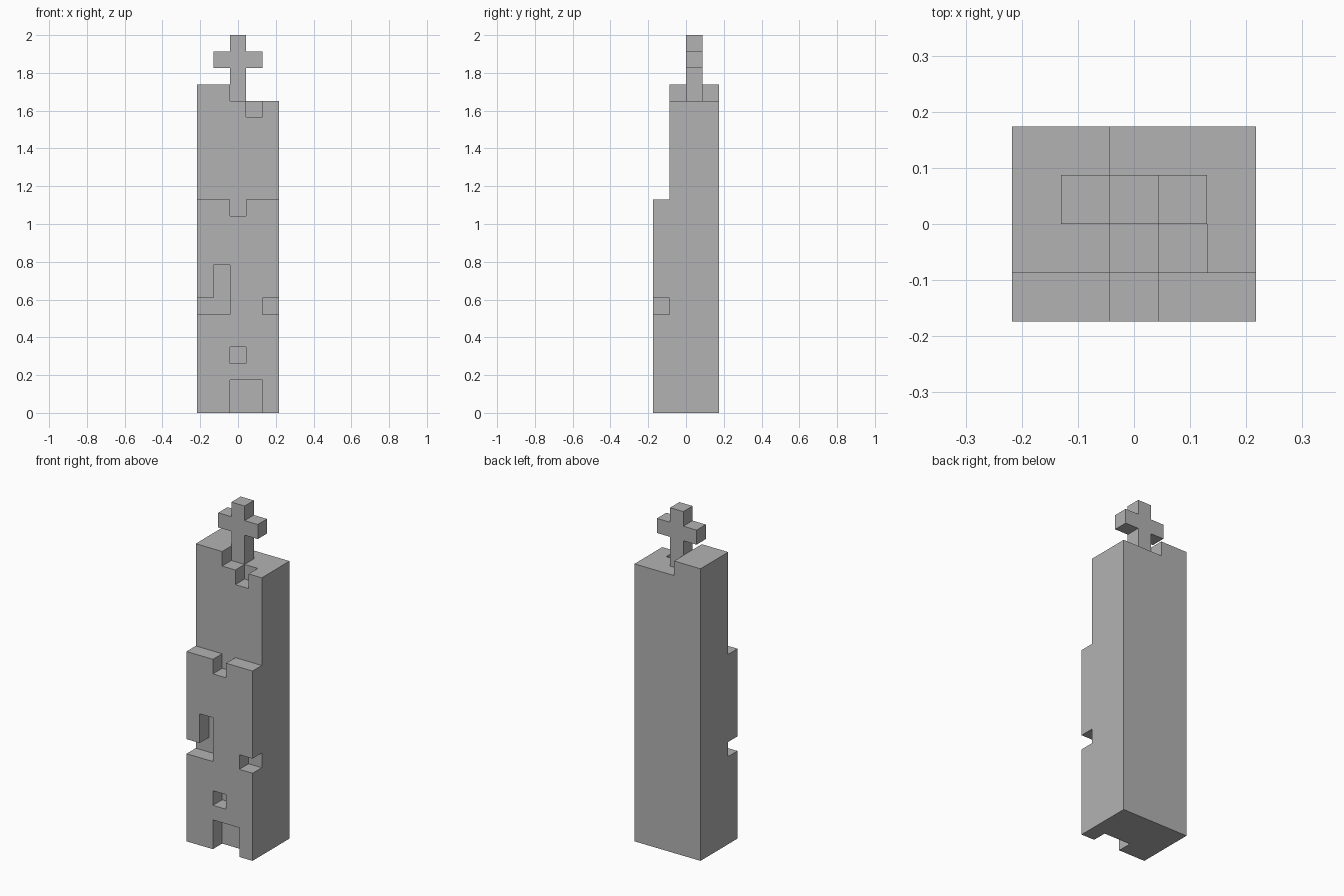
import bpy
import bmesh

U = 2 / 23            # one building block
WIDTH, DEPTH = 5, 4   # footprint in blocks

cube = bpy.data.objects.get("Cube")
if cube:
    bpy.data.objects.remove(cube, do_unlink=True)

stone = bpy.data.materials.new("grey_stone")
stone.use_nodes = True
GREY = (0.45, 0.45, 0.45, 1)
stone.diffuse_color = GREY
stone.node_tree.nodes["Principled BSDF"].inputs["Base Color"].default_value = GREY


def to_world(x, y, z):
    """Block coordinates, counted from the front right corner, to scene units."""
    return ((x - WIDTH / 2) * U, (y - DEPTH / 2) * U, z * U)


def prism(name, outline, start, end, axis="y"):
    """Extrude an outline (x, z along y; or y, z along x) from start to end."""
    bm = bmesh.new()
    place = (lambda a, b: to_world(a, start, b)) if axis == "y" else (lambda a, b: to_world(start, a, b))
    face = bm.faces.new([bm.verts.new(place(a, b)) for a, b in outline])
    moved = bmesh.ops.extrude_face_region(bm, geom=[face])["geom"]
    step = (end - start) * U
    shift = (0, step, 0) if axis == "y" else (step, 0, 0)
    bmesh.ops.translate(bm, verts=[v for v in moved if isinstance(v, bmesh.types.BMVert)], vec=shift)
    bmesh.ops.recalc_face_normals(bm, faces=bm.faces)
    mesh = bpy.data.meshes.new(name)
    bm.to_mesh(mesh)
    bm.free()
    mesh.materials.append(stone)
    obj = bpy.data.objects.new(name, mesh)
    bpy.context.collection.objects.link(obj)
    return obj


def rect(x0, x1, z0, z1):
    return [(x0, z0), (x1, z0), (x1, z1), (x0, z1)]


# Tower body: stepped side profile, lower front wall and taller back
tower = prism("tower", [(0, 0), (4, 0), (4, 20), (1, 20), (1, 13), (0, 13)], 0, WIDTH, "x")

# Openings: outline seen from the front, then the depth range
openings = [
    ("roof_step", rect(2, 6, 19, 21), -1, 5),
    ("roof_notch", rect(3, 4, 18, 19.5), 0.5, 2),
    ("parapet_notch", rect(2, 3, 12, 13.5), -1, 1),
    ("bent_window", [(-1, 6), (2, 6), (2, 9), (1, 9), (1, 7), (-1, 7)], -1, 1),
    ("corner_window", rect(4, 6, 6, 7), -1, 1),
    ("small_window", rect(2, 3, 3, 4), -1, 1),
    ("doorway", rect(2, 4, -1, 2), -1, 1),
]
cutters = []
for name, outline, near, far in openings:
    cutter = prism(name + "_cutter", outline, near, far)
    cutter.hide_render = True
    cutters.append(cutter)
    cut = tower.modifiers.new(name, "BOOLEAN")
    cut.operation = "DIFFERENCE"
    cut.solver = "EXACT"
    cut.object = cutter

# Bake the openings and drop the cutters
bpy.context.view_layer.update()
graph = bpy.context.evaluated_depsgraph_get()
baked = bpy.data.meshes.new_from_object(tower.evaluated_get(graph))
tower.modifiers.clear()
tower.data = baked
for cutter in cutters:
    bpy.data.objects.remove(cutter, do_unlink=True)

# Cross on the roof
prism("cross", [(2, 19), (3, 19), (3, 21), (4, 21), (4, 22), (3, 22), (3, 23),
                (2, 23), (2, 22), (1, 22), (1, 21), (2, 21)], 2, 3)
